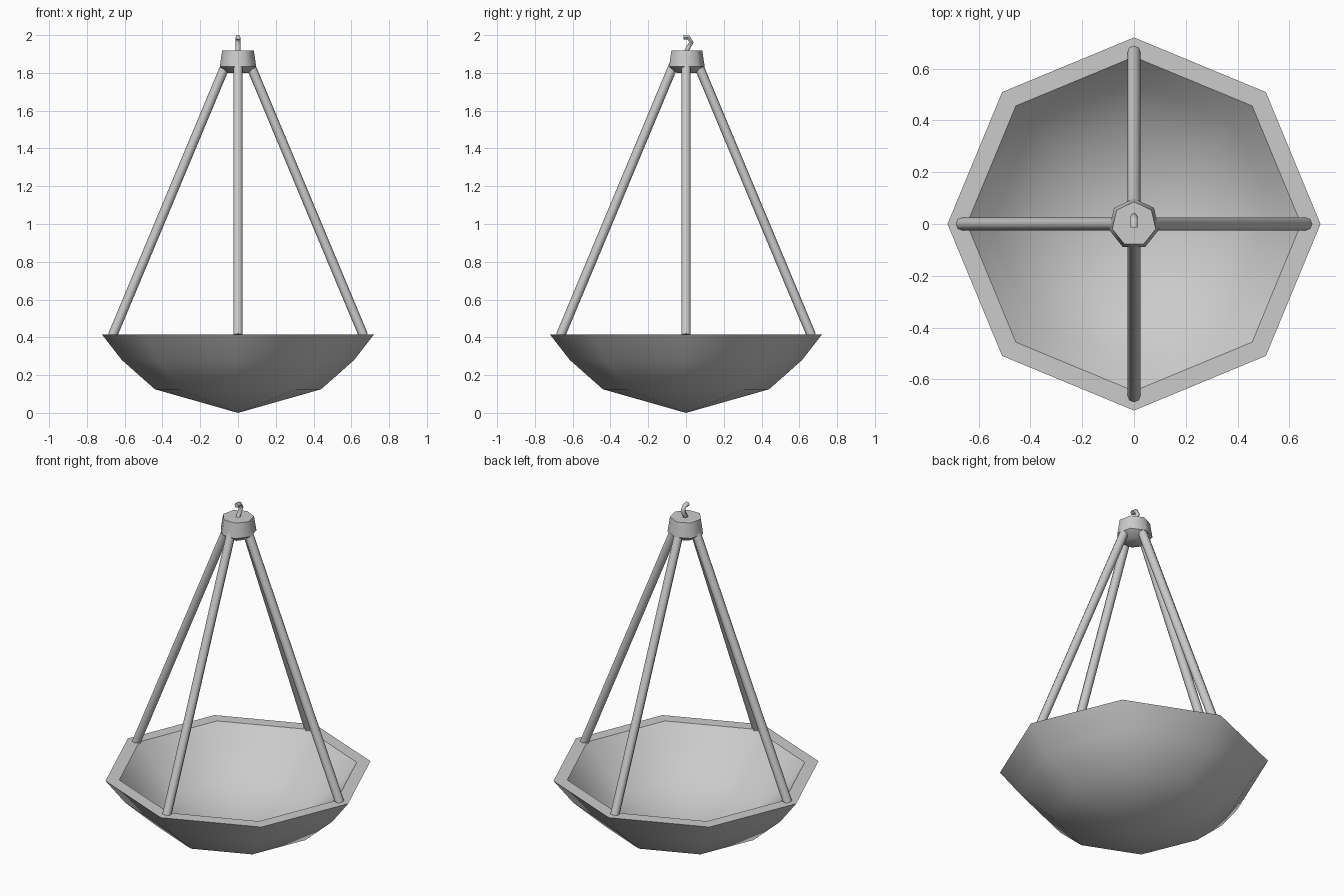
import bpy, math
from mathutils import Vector

if "Cube" in bpy.data.objects:
    bpy.data.objects.remove(bpy.data.objects["Cube"])


def make(name, verts, faces, angle):
    me = bpy.data.meshes.new(name)
    me.from_pydata(verts, [], faces)
    ob = bpy.data.objects.new(name, me)
    bpy.context.collection.objects.link(ob)
    bpy.ops.object.select_all(action='DESELECT')
    ob.select_set(True)
    bpy.context.view_layer.objects.active = ob
    bpy.ops.object.shade_smooth_by_angle(angle=math.radians(angle))
    return ob


def lathe(name, profile, sides, start, angle):
    """Revolve (radius, z) points, bottom to top with outside first; radius 0 ends are tips."""
    verts, rings, faces = [], [], []
    for r, z in profile:
        first = len(verts)
        n = 1 if r == 0 else sides
        for i in range(n):
            a = start + math.tau * i / sides
            verts.append((r * math.cos(a), r * math.sin(a), z))
        rings.append([first + i % n for i in range(sides)])
    for lo, hi in zip(rings, rings[1:]):
        for i in range(sides):
            j = (i + 1) % sides
            faces.append(list(dict.fromkeys((lo[i], lo[j], hi[j], hi[i]))))
    return make(name, verts, faces, angle)


def tube(name, path, radius, sides, side_axis, angle=62):
    """Capped tube along a planar path; side_axis is the plane normal."""
    pts, side = [Vector(p) for p in path], Vector(side_axis)
    verts, faces = [], []
    for k, p in enumerate(pts):
        t = (pts[min(k + 1, len(pts) - 1)] - pts[max(k - 1, 0)]).normalized()
        other = t.cross(side)
        for i in range(sides):
            a = math.tau * i / sides
            verts.append(p + radius * (math.cos(a) * side + math.sin(a) * other))
    for k in range(len(pts) - 1):
        for i in range(sides):
            j = (i + 1) % sides
            faces.append((k * sides + i, k * sides + j, (k + 1) * sides + j, (k + 1) * sides + i))
    last = (len(pts) - 1) * sides
    faces.append(tuple(reversed(range(sides))))
    faces.append(tuple(range(last, last + sides)))
    return make(name, verts, faces, angle)


# Octagonal bowl with a thick flat rim and hollow inside
lathe("bowl", [(0, 0), (0.44, 0.125), (0.615, 0.28), (0.72, 0.415),
               (0.645, 0.415), (0.55, 0.31), (0.39, 0.175), (0, 0.07)], 8, 0, 46)

# Four suspension rods from the rim to the cap
for i in range(4):
    a = math.tau * i / 4
    c, s = math.cos(a), math.sin(a)
    tube(f"rod_{i + 1}", [(0.664 * c, 0.664 * s, 0.41), (0.062 * c, 0.062 * s, 1.85)],
         0.025, 8, (-s, c, 0))

# Seven-sided cap joining the rods
lathe("cap", [(0, 1.80), (0.055, 1.80), (0.099, 1.833), (0.086, 1.918), (0, 1.918)],
      7, math.pi / 2, 53)

# Small hook on top of the cap
tube("hook", [(0, -0.002, 1.905), (0, 0.008, 1.928), (0, 0.029, 1.962),
              (0, 0.013, 1.987), (0, -0.014, 1.988)], 0.0135, 6, (1, 0, 0))
